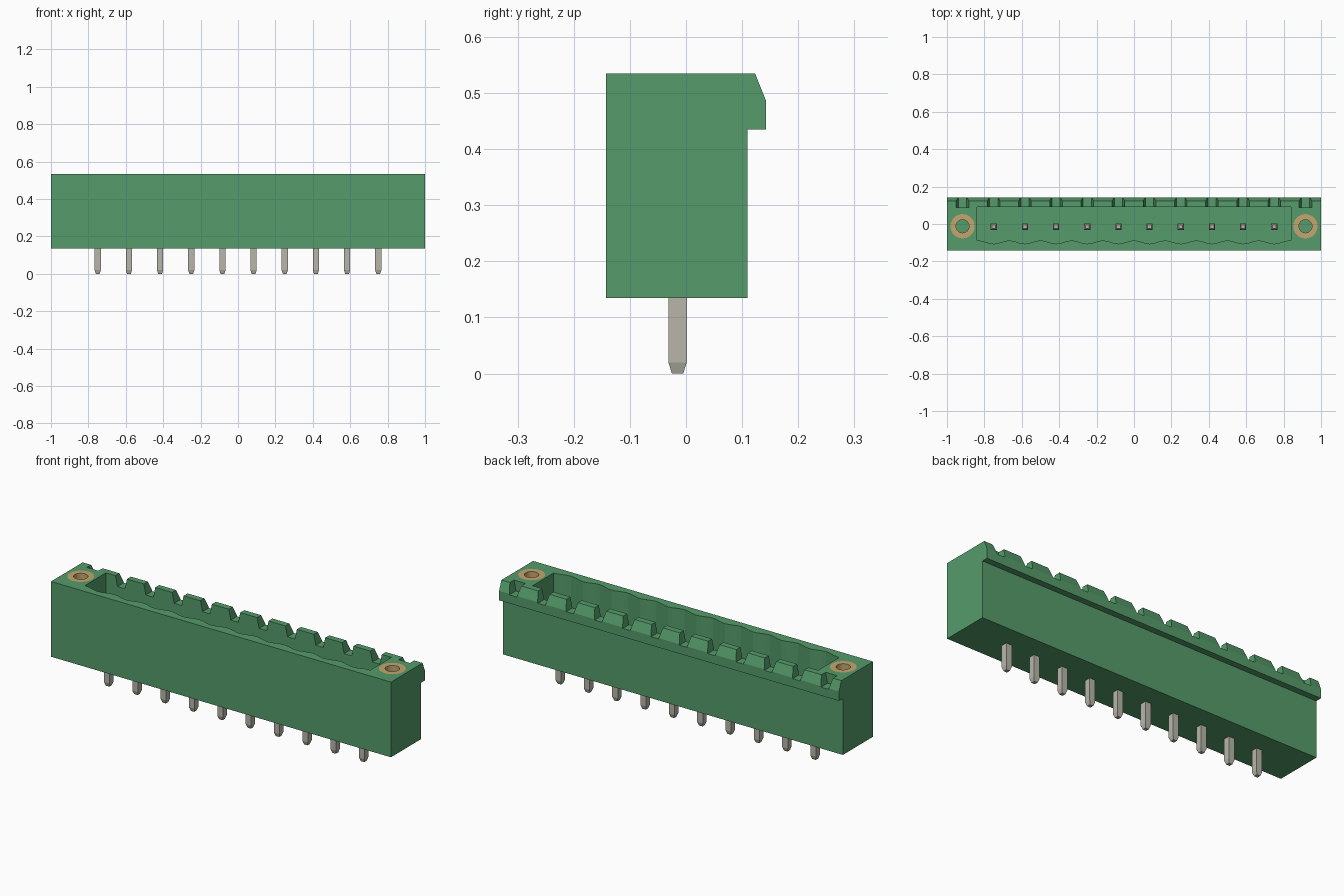
import bpy
import bmesh
import math
from mathutils import Vector

cube = bpy.data.objects.get("Cube")
if cube:
    bpy.data.objects.remove(cube, do_unlink=True)

PITCH = 1 / 6
PIN_X = [(i - 4.5) * PITCH for i in range(10)]
PIN_Y = -0.015
SCREW_X = 5.5 * PITCH
TOP, BASE, FLOOR = 0.535, 0.135, 0.25


def material(name, rgb, metallic=0.0):
    m = bpy.data.materials.new(name)
    m.use_nodes = True
    m.diffuse_color = (*rgb, 1)
    m.node_tree.nodes["Principled BSDF"].inputs["Base Color"].default_value = (*rgb, 1)
    return m


GREEN = material("green plastic", (0.09, 0.33, 0.145))
METAL = material("tin plated metal", (0.48, 0.47, 0.40))
BRASS = material("brass", (0.56, 0.38, 0.16))


def make_object(name, bm, mat):
    bmesh.ops.recalc_face_normals(bm, faces=bm.faces)
    mesh = bpy.data.meshes.new(name)
    bm.to_mesh(mesh)
    bm.free()
    mesh.materials.append(mat)
    ob = bpy.data.objects.new(name, mesh)
    bpy.context.collection.objects.link(ob)
    return ob


def prism(bm, points, direction):
    """Extrude a closed outline of 3D points along a direction."""
    face = bm.faces.new([bm.verts.new(p) for p in points])
    out = bmesh.ops.extrude_face_region(bm, geom=[face])
    verts = [g for g in out["geom"] if isinstance(g, bmesh.types.BMVert)]
    bmesh.ops.translate(bm, verts=verts, vec=Vector(direction))


def cut(target, bm):
    """Subtract a temporary solid from the target and apply the result."""
    cutter = make_object("cutter", bm, GREEN)
    cutter.hide_render = True
    mod = target.modifiers.new("cut", "BOOLEAN")
    mod.operation = "DIFFERENCE"
    mod.solver = "EXACT"
    mod.object = cutter
    bpy.context.view_layer.update()
    deps = bpy.context.evaluated_depsgraph_get()
    mesh = bpy.data.meshes.new_from_object(target.evaluated_get(deps))
    target.modifiers.clear()
    target.data = mesh
    bpy.data.objects.remove(cutter, do_unlink=True)


# Housing with overhanging latch lip along the back
bm = bmesh.new()
profile = [(-0.143, BASE), (0.11, BASE), (0.11, 0.435), (0.143, 0.435),
           (0.143, 0.485), (0.123, TOP), (-0.143, TOP)]
prism(bm, [(-1, y, z) for y, z in profile], (2, 0, 0))
housing = make_object("housing", bm, GREEN)

# Plug cavity, its front wall scalloped around each contact
bm = bmesh.new()
outline = [(0.84, 0.09), (-0.84, 0.09)]
for i in range(81):
    x = (i / 80 - 0.5) * 10 * PITCH
    outline.append((x, -0.097 - 0.009 * math.cos(2 * math.pi * (x / PITCH - 0.5))))
outline.insert(2, (-0.84, -0.088))
outline.append((0.84, -0.088))
prism(bm, [(x, y, FLOOR) for x, y in outline], (0, 0, 0.5))
cut(housing, bm)

# Tapered notches across the latch lip
bm = bmesh.new()
z_low, z_high = 0.48, 0.56
for x in [-SCREW_X] + PIN_X + [SCREW_X]:
    section = [(-0.022, z_low), (0.022, z_low), (0.039, z_high), (-0.039, z_high)]
    prism(bm, [(x + dx, 0.088, z) for dx, z in section], (0, 0.1, 0))
cut(housing, bm)

# Blind screw holes
bm = bmesh.new()
ring = [(math.cos(a), math.sin(a)) for a in (math.tau * i / 32 for i in range(32))]
for x in (-SCREW_X, SCREW_X):
    prism(bm, [(x + 0.065 * c, -0.012 + 0.065 * s, 0.32) for c, s in ring], (0, 0, 0.4))
cut(housing, bm)

# Brass threaded inserts, flush with the top
for side, x in (("right", -SCREW_X), ("left", SCREW_X)):
    bm = bmesh.new()
    loops = []
    for r, z in ((0.065, 0.321), (0.065, TOP), (0.035, TOP), (0.035, 0.321)):
        loops.append([bm.verts.new((x + r * c, -0.012 + r * s, z)) for c, s in ring])
    for k in range(4):
        a, b = loops[k], loops[(k + 1) % 4]
        for i in range(32):
            j = (i + 1) % 32
            bm.faces.new((a[i], a[j], b[j], b[i]))
    insert = make_object(side + "_screw_insert", bm, BRASS)
    bpy.ops.object.select_all(action="DESELECT")
    insert.select_set(True)
    bpy.context.view_layer.objects.active = insert
    bpy.ops.object.shade_smooth_by_angle(angle=math.radians(30))

# Square contact pins with tapered tips, through the floor
for n, x in enumerate(PIN_X):
    bm = bmesh.new()
    rings = []
    for h, z in ((0.010, 0), (0.0165, 0.02), (0.0165, 0.43), (0.010, 0.45)):
        rings.append([bm.verts.new((x + sx * h, PIN_Y + sy * h, z))
                      for sx, sy in ((-1, -1), (1, -1), (1, 1), (-1, 1))])
    for a, b in zip(rings, rings[1:]):
        for i in range(4):
            j = (i + 1) % 4
            bm.faces.new((a[i], a[j], b[j], b[i]))
    bm.faces.new(rings[0])
    bm.faces.new(rings[-1])
    make_object(f"contact_pin_{n + 1}", bm, METAL)
